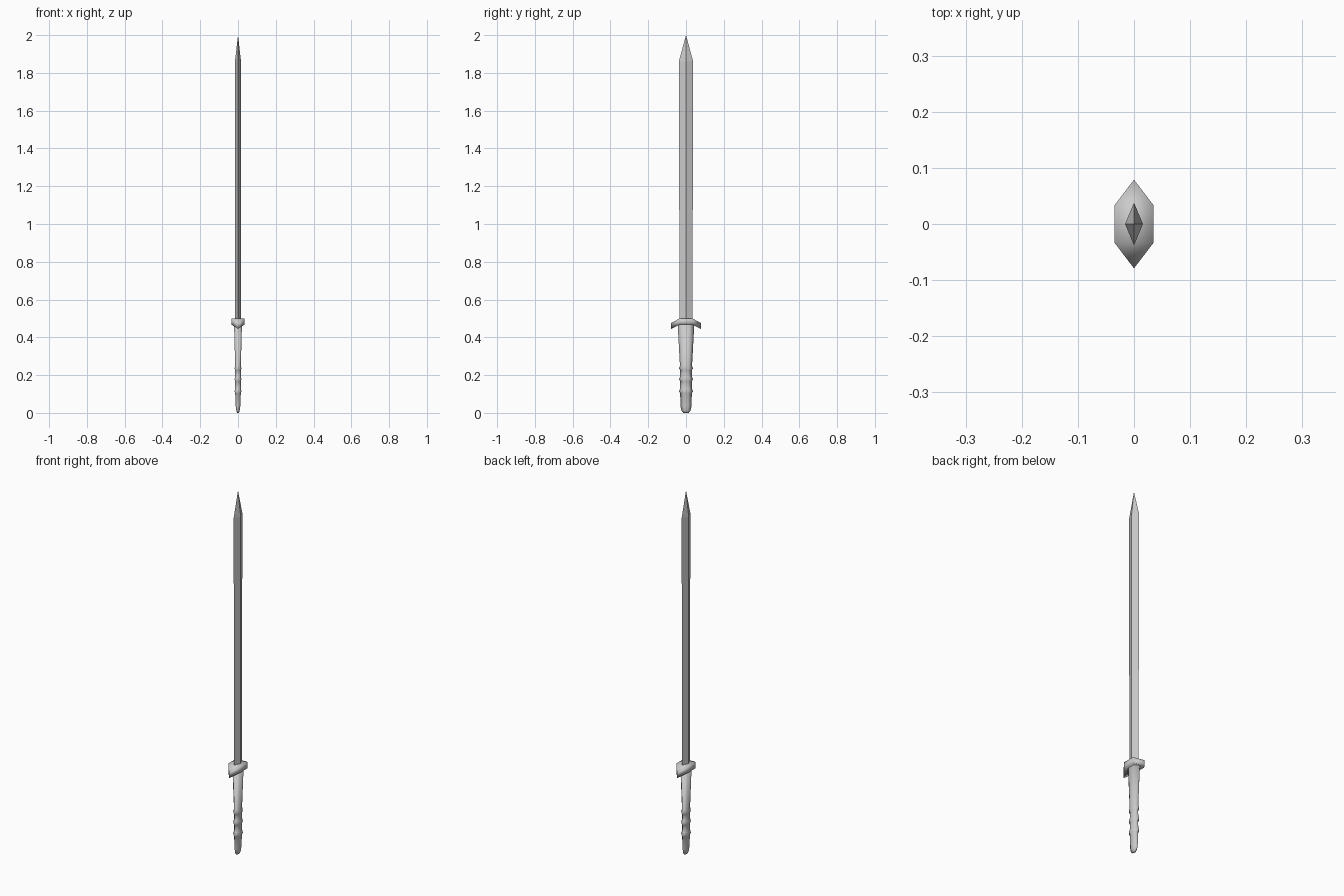
import bpy, bmesh

if "Cube" in bpy.data.objects:
    bpy.data.objects.remove(bpy.data.objects["Cube"])


def loft(name, rings, smooth=False):
    """Skin a stack of equal-length rings; a one-point ring makes a tip."""
    bm = bmesh.new()
    loops = [[bm.verts.new(p) for p in ring] for ring in rings]
    for a, b in zip(loops, loops[1:]):
        n = len(a)
        for i in range(n):
            j = (i + 1) % n
            if len(b) == 1:
                bm.faces.new((a[i], a[j], b[0]))
            else:
                bm.faces.new((a[i], a[j], b[j], b[i]))
    for loop in (loops[0], loops[-1]):
        if len(loop) > 2:
            bm.faces.new(loop)
    bmesh.ops.recalc_face_normals(bm, faces=bm.faces)
    mesh = bpy.data.meshes.new(name)
    bm.to_mesh(mesh)
    bm.free()
    for poly in mesh.polygons:
        poly.use_smooth = smooth
    obj = bpy.data.objects.new(name, mesh)
    bpy.context.collection.objects.link(obj)
    return obj


def diamond(x, y, z):
    return [(x, 0, z), (0, y, z), (-x, 0, z), (0, -y, z)]


def hexagon(x, y, z, k=0.42, drop=0.0):
    """Six-sided section, pointed along y; drop lowers the two points."""
    return [(x, -k * y, z), (x, k * y, z), (0, y, z - drop),
            (-x, k * y, z), (-x, -k * y, z), (0, -y, z - drop)]


# Blade: diamond section, slightly wider near the point
loft("blade", [diamond(0.016, 0.034, 0.47), diamond(0.016, 0.038, 1.86),
               [(0, 0, 2.0)]])

# Guard: hexagonal plate with drooping ends, closed by central flat strips
guard = loft("guard", [hexagon(0.035, 0.079, 0.467, drop=0.022),
                       hexagon(0.035, 0.079, 0.5, drop=0.024)])
bm = bmesh.new()
bm.from_mesh(guard.data)
caps = [f for f in bm.faces if len(f.verts) == 6]
for f in caps:
    sides = sorted(f.verts, key=lambda v: v.co.y)
    for pair in (sides[1:3], sides[3:5]):
        bmesh.ops.connect_verts(bm, verts=pair)
for f in bm.faces:
    f.smooth = True
bm.to_mesh(guard.data)
bm.free()

# Grip: tapered handle with three raised ribs and a blunt pommel
profile = [(0.000, 0.005, 0.014), (0.012, 0.009, 0.024), (0.035, 0.012, 0.029),
           (0.103, 0.016, 0.031)]
for z in (0.115, 0.178, 0.237):
    profile += [(z - 0.011, 0.015, 0.031), (z, 0.0185, 0.038),
                (z + 0.011, 0.015, 0.032)]
profile += [(0.47, 0.021, 0.044)]
profile.pop(3)
loft("grip", [hexagon(x, y, z) for z, x, y in profile], smooth=True)
